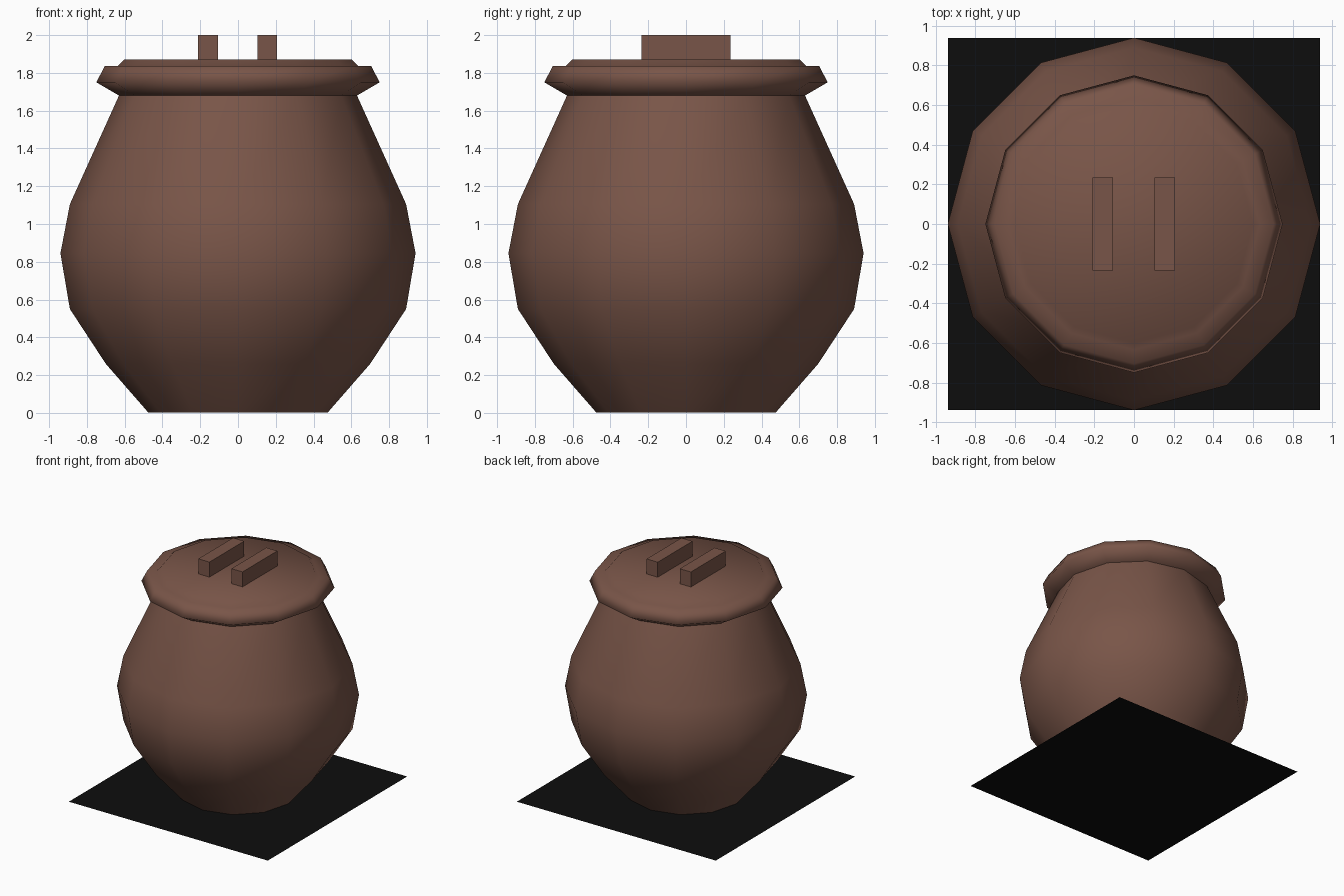
import bpy, bmesh, math

if "Cube" in bpy.data.objects:
    bpy.data.objects.remove(bpy.data.objects["Cube"])


def material(name, rgb):
    m = bpy.data.materials.new(name)
    m.diffuse_color = (*rgb, 1)
    m.use_nodes = True
    m.node_tree.nodes["Principled BSDF"].inputs["Base Color"].default_value = m.diffuse_color
    return m


clay = material("brown clay", (0.191, 0.091, 0.065))
black = material("black base", (0.004, 0.004, 0.004))
SIDES = 12


def finish(name, bm, mat):
    bmesh.ops.recalc_face_normals(bm, faces=bm.faces)
    me = bpy.data.meshes.new(name)
    bm.to_mesh(me)
    bm.free()
    me.materials.append(mat)
    ob = bpy.data.objects.new(name, me)
    bpy.context.collection.objects.link(ob)
    return ob


def lathe(name, profile, cap_bottom, cap_top):
    bm = bmesh.new()
    rings = []
    for r, z in profile:
        rings.append([bm.verts.new((r * math.cos(math.tau * i / SIDES),
                                    r * math.sin(math.tau * i / SIDES), z))
                      for i in range(SIDES)])
    for a, b in zip(rings, rings[1:]):
        for i in range(SIDES):
            j = (i + 1) % SIDES
            bm.faces.new((a[i], a[j], b[j], b[i])).smooth = True
    if cap_bottom:
        bm.faces.new(rings[0][::-1])
        for e in bm.edges:
            if all(v in rings[0] for v in e.verts):
                e.smooth = False
    if cap_top:
        bm.faces.new(rings[-1]).smooth = True
    return finish(name, bm, clay)


# Rounded pot body
lathe("pot_body", [(0.475, 0.002), (0.70, 0.26), (0.89, 0.55), (0.94, 0.845),
                   (0.89, 1.105), (0.63, 1.68)], True, False)

# Lid with flared rim and a low raised top
lathe("lid", [(0.63, 1.68), (0.75, 1.75), (0.705, 1.837), (0.635, 1.837),
              (0.60, 1.872)], False, True)

# Two handle bars on the lid
for side, x in (("left", -0.158), ("right", 0.155)):
    bm = bmesh.new()
    bmesh.ops.create_cube(bm, size=1)
    for v in bm.verts:
        v.co.x = v.co.x * 0.105 + x
        v.co.y *= 0.47
        v.co.z = 1.935 + v.co.z * 0.13
    finish("handle_" + side, bm, clay)

# Flat square base sheet
bm = bmesh.new()
bmesh.ops.create_grid(bm, x_segments=1, y_segments=1, size=0.94)
finish("base_sheet", bm, black)
